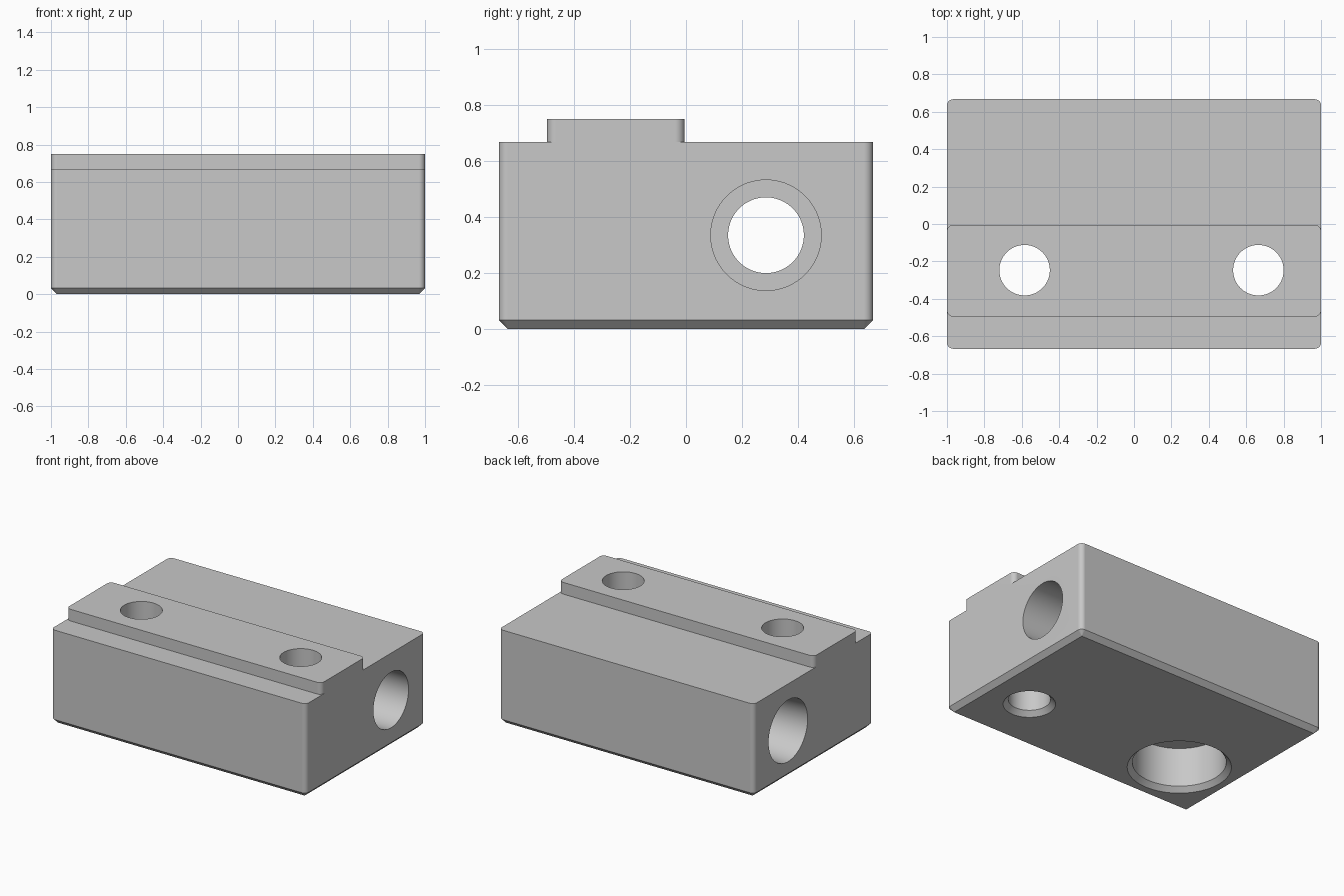
import bpy, bmesh, math
from mathutils import Matrix, Vector

cube = bpy.data.objects.get("Cube")
if cube:
    bpy.data.objects.remove(cube, do_unlink=True)

grey = bpy.data.materials.new("machined_grey")
GREY = (0.58, 0.58, 0.58, 1)
grey.use_nodes = True
grey.diffuse_color = GREY
grey.node_tree.nodes["Principled BSDF"].inputs["Base Color"].default_value = GREY


def make_object(name, bm):
    bmesh.ops.recalc_face_normals(bm, faces=bm.faces)
    mesh = bpy.data.meshes.new(name)
    bm.to_mesh(mesh)
    bm.free()
    mesh.materials.append(grey)
    obj = bpy.data.objects.new(name, mesh)
    bpy.context.collection.objects.link(obj)
    return obj


def stack(name, loops):
    """Join equal-length point loops into a closed solid."""
    bm = bmesh.new()
    rings = [[bm.verts.new(p) for p in loop] for loop in loops]
    n = len(rings[0])
    for low, high in zip(rings, rings[1:]):
        for i in range(n):
            j = (i + 1) % n
            bm.faces.new((low[i], low[j], high[j], high[i]))
    bm.faces.new(rings[0][::-1])
    bm.faces.new(rings[-1])
    return make_object(name, bm)


def rounded_rect(half_x, y0, y1, radius, z, inset=0, steps=6):
    """Rounded rectangle outline; an inset also shrinks the corner radius."""
    r = max(radius - inset, 0.001)
    hx, hy, cy = half_x - inset - r, (y1 - y0) / 2 - inset - r, (y0 + y1) / 2
    points = []
    for corner, (sx, sy) in enumerate(((1, 1), (-1, 1), (-1, -1), (1, -1))):
        for k in range(steps + 1):
            a = (corner + k / steps) * math.pi / 2
            points.append((sx * hx + r * math.cos(a), cy + sy * hy + r * math.sin(a), z))
    return points


def bore(name, profile, centre, along_x=False, sides=72):
    """Turned cutter from (distance, radius) pairs along its axis."""
    turn = Matrix.Rotation(math.pi / 2, 4, 'Y') if along_x else Matrix.Identity(4)
    place = Matrix.Translation(centre) @ turn
    return stack(name, [[place @ Vector((r * math.cos(t), r * math.sin(t), d))
                         for t in (2 * math.pi * i / sides for i in range(sides))]
                        for d, r in profile])


def combine(target, tool, operation):
    mod = target.modifiers.new(tool.name, 'BOOLEAN')
    mod.operation, mod.solver, mod.object = operation, 'EXACT', tool
    bpy.context.view_layer.objects.active = target
    bpy.ops.object.modifier_apply(modifier=mod.name)
    bpy.data.objects.remove(tool, do_unlink=True)


FILLET, TOP, RAIL_TOP = 0.033, 0.667, 0.75
HOLE_Y, HOLE_R = -0.247, 0.135

# Main block with rounded corners and chamfered underside
block = stack("block_body", [
    rounded_rect(1, -0.667, 0.667, FILLET, 0, FILLET),
    rounded_rect(1, -0.667, 0.667, FILLET, FILLET),
    rounded_rect(1, -0.667, 0.667, FILLET, TOP)])

# Raised locating rail along the top
rail = stack("rail", [rounded_rect(1, -0.495, -0.005, FILLET, z)
                      for z in (TOP - 0.05, RAIL_TOP)])
combine(block, rail, 'UNION')

# Bolt hole with a small countersink underneath
bolt_hole = bore("bolt_hole", [(-0.02, HOLE_R + 0.053), (FILLET, HOLE_R), (0.9, HOLE_R)],
                 (0.665, HOLE_Y, 0))
# Wide socket under a matching through hole
socket_hole = bore("socket_hole", [(-0.02, 0.353), (FILLET, 0.3), (0.31, 0.3),
                                   (0.31, HOLE_R), (0.9, HOLE_R)], (-0.585, HOLE_Y, 0))
# Lengthwise port, tapered at one end and counterbored at the other
cross_bore = bore("cross_bore", [(-1.05, 0.222), (-0.5, 0.185), (-0.5, HOLE_R),
                                 (0.5, HOLE_R), (0.5, 0.197), (1.05, 0.197)],
                  (0, 0.285, 0.335), along_x=True)
for cutter in (bolt_hole, socket_hole, cross_bore):
    combine(block, cutter, 'DIFFERENCE')

# Smooth bores and fillets, crisp edges elsewhere
bpy.ops.object.select_all(action='DESELECT')
block.select_set(True)
bpy.context.view_layer.objects.active = block
bpy.ops.object.shade_smooth_by_angle(angle=math.radians(30))
weighted = block.modifiers.new("even_shading", 'WEIGHTED_NORMAL')
weighted.keep_sharp = True
